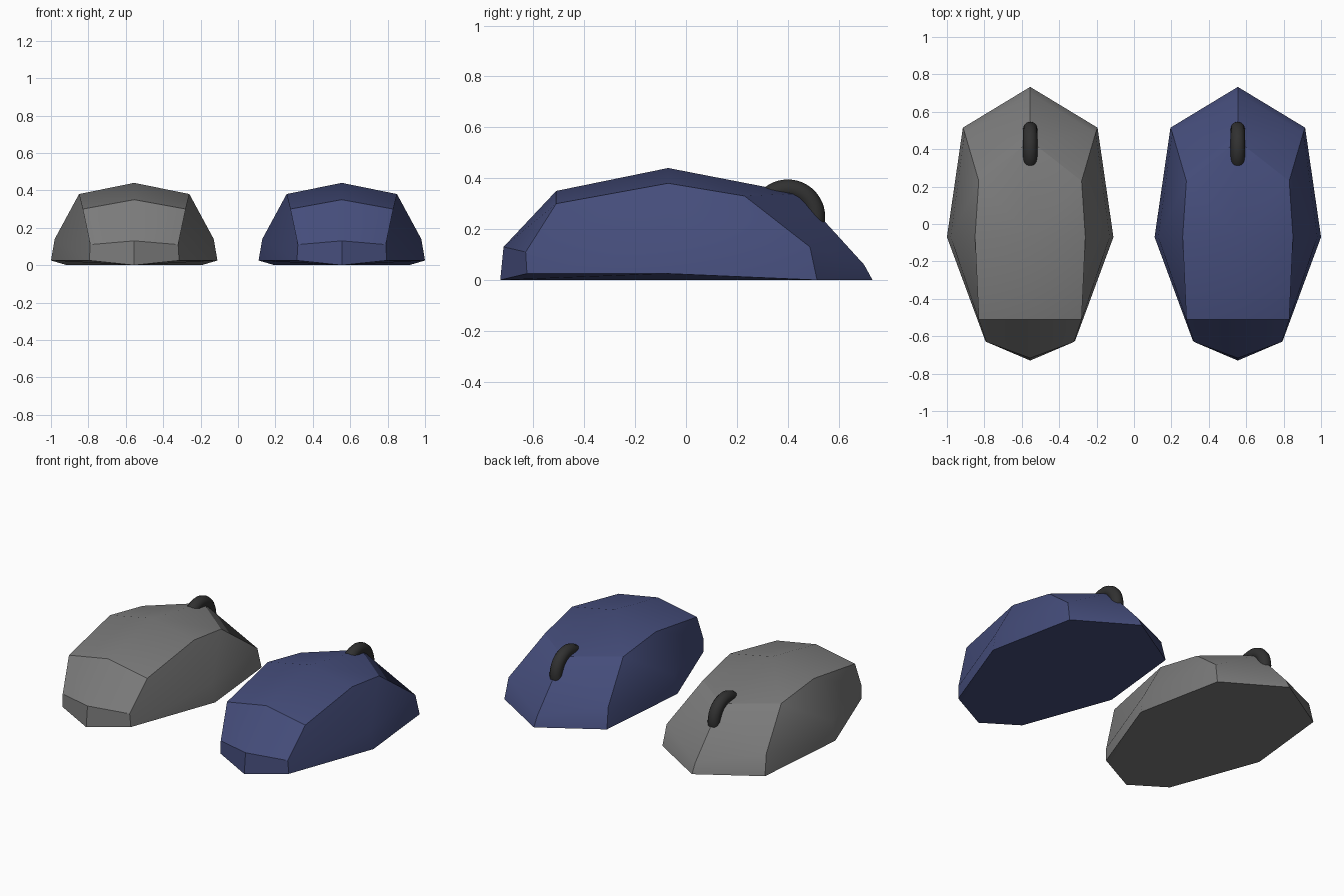
import bpy, bmesh, math

if "Cube" in bpy.data.objects:
    bpy.data.objects.remove(bpy.data.objects["Cube"])


def material(name, rgb):
    m = bpy.data.materials.new(name)
    m.diffuse_color = (*rgb, 1)
    m.use_nodes = True
    m.node_tree.nodes["Principled BSDF"].inputs["Base Color"].default_value = m.diffuse_color
    return m


def finish(ob, mat, angle):
    ob.data.materials.append(mat)
    bpy.ops.object.select_all(action='DESELECT')
    ob.select_set(True)
    bpy.context.view_layer.objects.active = ob
    bpy.ops.object.shade_smooth_by_angle(angle=math.radians(angle))


# half outlines (x, y, z) from the front centre round the side to the back centre
LEVELS = [
    [(0, -.73, 0), (.24, -.625, .025), (.445, -.07, .025), (.36, .515, 0), (0, .733, 0)],
    [(0, -.717, .13), (.235, -.63, .11), (.425, -.07, .14), (.35, .487, .13), (0, .70, .06)],
    [(0, -.51, .35), (.275, -.51, .30), (.295, -.07, .38), (.275, .23, .33), (0, .445, .34)],
]


def make_body(name, x, mat):
    bm = bmesh.new()
    rows = [[bm.verts.new(p) for p in level] for level in LEVELS]
    # side panels
    for a, b in zip(rows, rows[1:]):
        for i in range(4):
            bm.faces.new((a[i], a[i + 1], b[i + 1], b[i]))
    # underside and top, each meeting at a centre point
    for r, z in ((rows[0], 0), (rows[2], .44)):
        c = bm.verts.new((0, -.07, z))
        bm.faces.new((r[0], r[1], r[2], c))
        bm.faces.new((c, r[2], r[3], r[4]))
    bmesh.ops.mirror(bm, geom=bm.verts[:] + bm.edges[:] + bm.faces[:],
                     axis='X', merge_dist=.001)
    bmesh.ops.remove_doubles(bm, verts=bm.verts[:], dist=.001)
    bmesh.ops.recalc_face_normals(bm, faces=bm.faces[:])
    me = bpy.data.meshes.new(name)
    bm.to_mesh(me)
    bm.free()
    ob = bpy.data.objects.new(name, me)
    bpy.context.collection.objects.link(ob)
    ob.location.x = x
    finish(ob, mat, 30)


def make_wheel(name, x, mat):
    bpy.ops.mesh.primitive_torus_add(location=(x, .40, .248), rotation=(0, math.pi / 2, 0),
                                     major_radius=.109, minor_radius=.038,
                                     major_segments=48, minor_segments=12)
    ob = bpy.context.object
    ob.name = name
    finish(ob, mat, 60)


grey = material("grey_shell", (.2, .2, .2))
blue = material("blue_shell", (.06, .075, .2))
rubber = material("dark_rubber", (.03, .03, .03))

for side, x, mat in (("grey", -.555, grey), ("blue", .555, blue)):
    make_body(side + "_mouse_body", x, mat)
    make_wheel(side + "_scroll_wheel", x, rubber)
